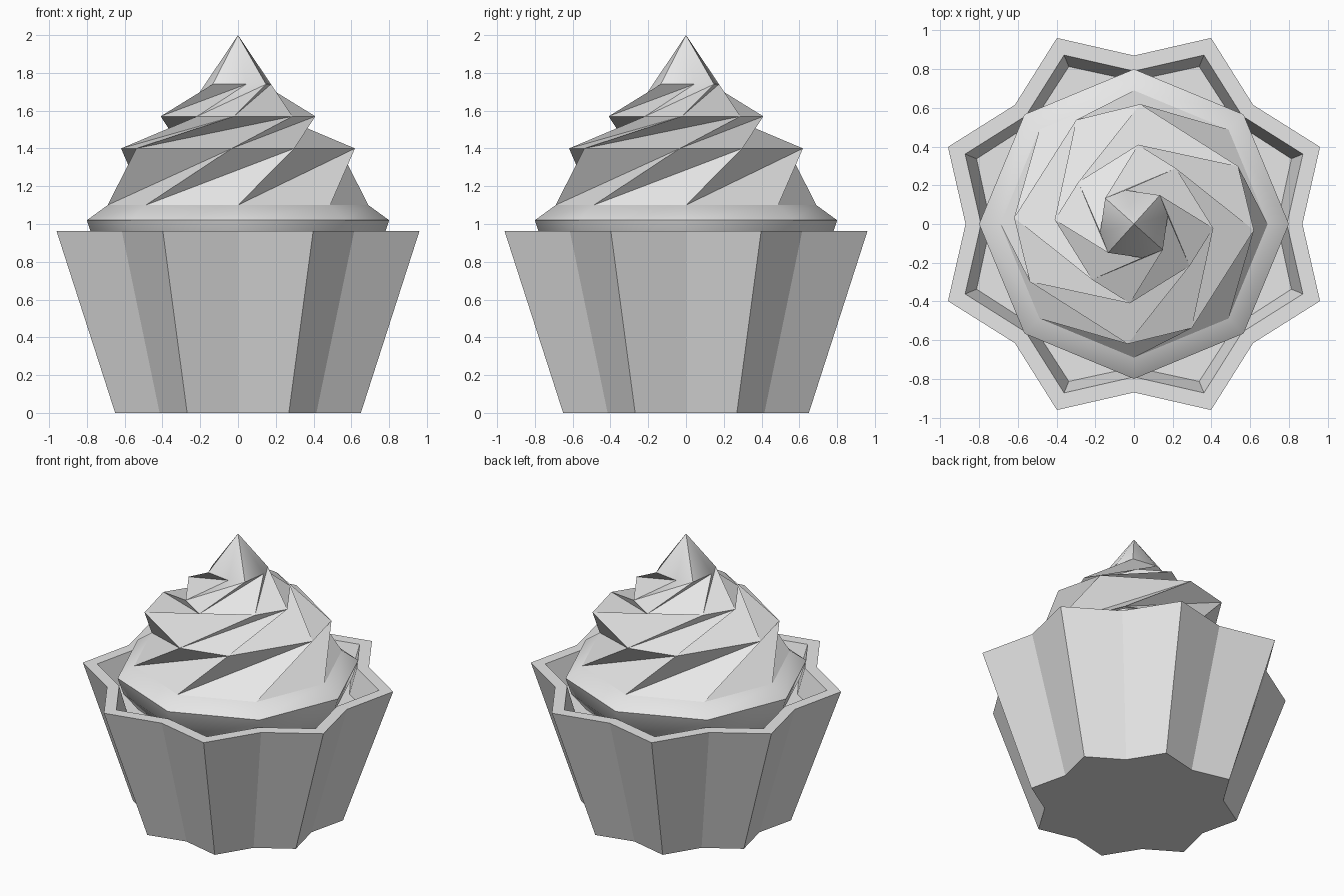
import bpy
import bmesh
from math import sin, cos, radians

cube = bpy.data.objects.get("Cube")
if cube:
    bpy.data.objects.remove(cube, do_unlink=True)

grey = bpy.data.materials.new("light_grey")
grey.use_nodes = True
grey.diffuse_color = (0.8, 0.8, 0.8, 1)
grey.node_tree.nodes["Principled BSDF"].inputs["Base Color"].default_value = (0.8, 0.8, 0.8, 1)


def polar(radius, degrees, z):
    a = radians(degrees)
    return (radius * cos(a), radius * sin(a), z)


def loft(name, rings, tip=None, split=False, smooth=None):
    """Skin a stack of closed rings, capping both ends or closing to a tip."""
    bm = bmesh.new()
    loops = [[bm.verts.new(p) for p in ring] for ring in rings]
    n = len(loops[0])
    for low, high in zip(loops, loops[1:]):
        for i in range(n):
            j = (i + 1) % n
            if split:
                bm.faces.new((low[i], low[j], high[j]))
                bm.faces.new((low[i], high[j], high[i]))
            else:
                bm.faces.new((low[i], low[j], high[j], high[i]))
    bm.faces.new(loops[0][::-1])
    if tip:
        top = bm.verts.new(tip)
        for i in range(n):
            bm.faces.new((loops[-1][i], loops[-1][(i + 1) % n], top))
    else:
        bm.faces.new(loops[-1])
    mesh = bpy.data.meshes.new(name)
    bm.to_mesh(mesh)
    bm.free()
    mesh.materials.append(grey)
    obj = bpy.data.objects.new(name, mesh)
    bpy.context.collection.objects.link(obj)
    if smooth:
        bpy.ops.object.select_all(action='DESELECT')
        obj.select_set(True)
        bpy.context.view_layer.objects.active = obj
        bpy.ops.object.shade_smooth_by_angle(angle=radians(smooth))
    return obj


def star(valley, point, z):
    return [polar(point if i % 2 else valley, 22.5 * i, z) for i in range(16)]


def octagon(radius, z):
    return [polar(radius, 45 * i, z) for i in range(8)]


def swirl_ring(z, ridge_a, ridge_b):
    """Four pairs of ridges, each given as (radius, angle)."""
    ring = []
    for k in range(4):
        for radius, angle in (ridge_a, ridge_b):
            ring.append(polar(radius, angle + 90 * k, z))
    return ring


# Fluted paper cup with a rim, an inner wall and a recessed floor
loft("cup", [
    star(0.587, 0.704, 0),
    star(0.87, 1.04, 0.963),
    star(0.79, 0.944, 0.963),
    star(0.74, 0.88, 0.78),
])

# Rounded frosting base
loft("frosting_base", [
    octagon(0.66, 0.78),
    octagon(0.76, 0.9),
    octagon(0.80, 1.02),
    octagon(0.69, 1.10),
], smooth=50)

# Twisted frosting peak
loft("frosting_swirl", [
    swirl_ring(1.10, (0.69, -90), (0.69, -45)),
    swirl_ring(1.40, (0.615, -61), (0.62, -3)),
    swirl_ring(1.57, (0.41, -3), (0.36, 53)),
    swirl_ring(1.74, (0.20, 48), (0.18, 104)),
], tip=(0, 0, 2), split=True, smooth=40)
